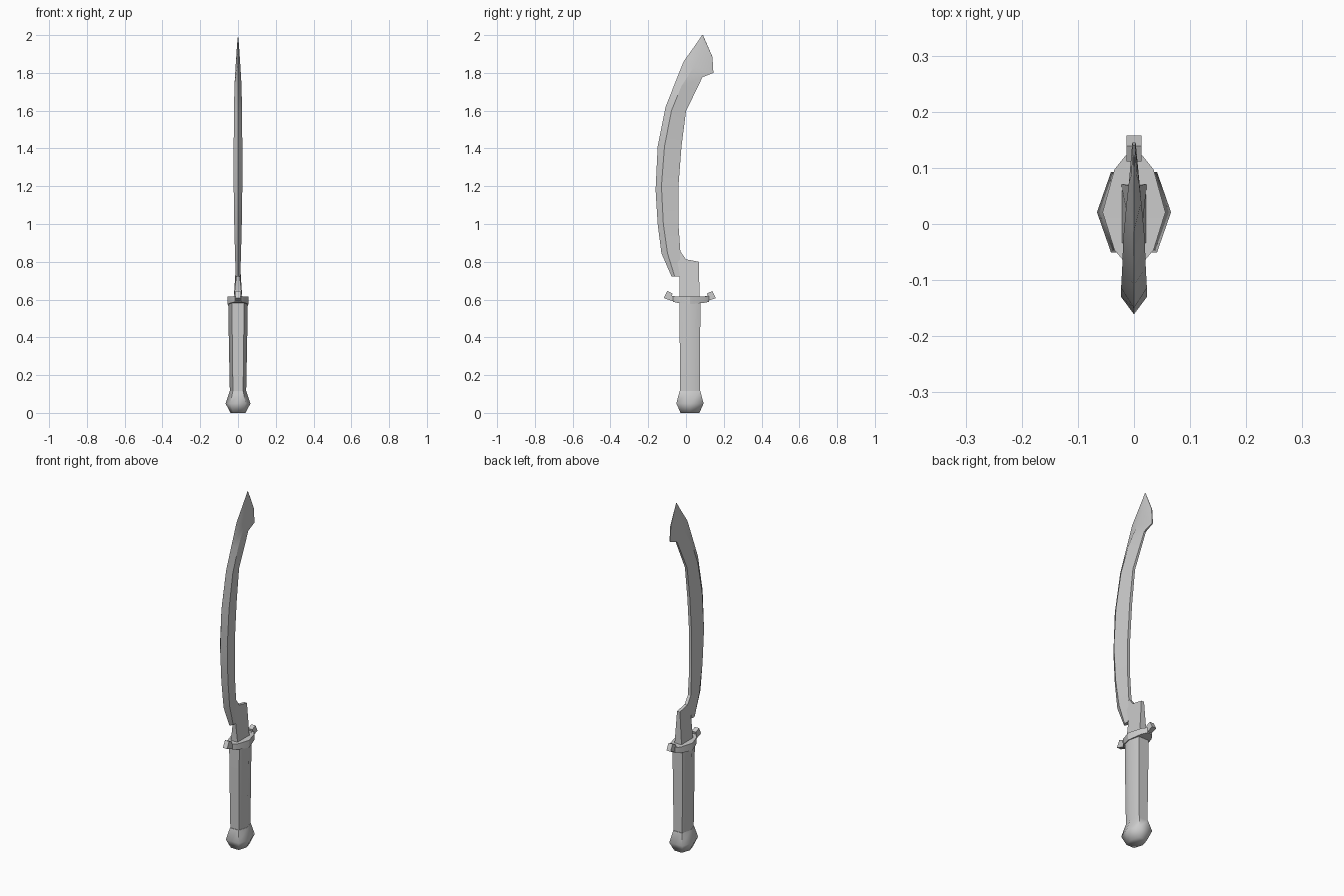
import bpy, bmesh, math

cube = bpy.data.objects.get("Cube")
if cube:
    bpy.data.objects.remove(cube)

steel = bpy.data.materials.new("plain_grey")
steel.use_nodes = True
GREY = (0.6, 0.6, 0.6, 1)
steel.diffuse_color = GREY
steel.node_tree.nodes["Principled BSDF"].inputs["Base Color"].default_value = GREY
AXIS_Y = 0.021


def loft(name, rings, angle):
    """Skin a stack of closed rings, cap both ends and shade by angle."""
    bm = bmesh.new()
    rows = [[bm.verts.new(p) for p in ring] for ring in rings]
    n = len(rows[0])
    for a, b in zip(rows, rows[1:]):
        for i in range(n):
            j = (i + 1) % n
            bm.faces.new((a[i], a[j], b[j], b[i]))
    bm.faces.new(rows[0][::-1])
    bm.faces.new(rows[-1])
    bmesh.ops.remove_doubles(bm, verts=bm.verts, dist=0.0005)
    bmesh.ops.recalc_face_normals(bm, faces=bm.faces)
    mesh = bpy.data.meshes.new(name)
    bm.to_mesh(mesh)
    bm.free()
    mesh.materials.append(steel)
    ob = bpy.data.objects.new(name, mesh)
    bpy.context.collection.objects.link(ob)
    bpy.ops.object.select_all(action='DESELECT')
    ob.select_set(True)
    bpy.context.view_layer.objects.active = ob
    bpy.ops.object.shade_smooth_by_angle(angle=math.radians(angle))
    return ob


def hexagon(rx, ry, z):
    """Six-sided ring with points on x and flats on y."""
    pts = [(1, 0), (.62, 1), (-.62, 1), (-1, 0), (-.62, -1), (.62, -1)]
    return [(rx * x, AXIS_Y + ry * y, z) for x, y in pts]


# Pommel and grip
loft("pommel", [hexagon(.04, .05, 0), hexagon(.066, .072, .05),
                hexagon(.044, .055, .115)], 65)
loft("grip", [hexagon(.043, .052, .10), hexagon(.048, .054, .35),
              hexagon(.052, .055, .59)], 65)

# Guard: a long plate, widest at the middle, sections run along y
# (y, half width, bottom z, top z)
guard = [(-.07, .015, .588, .618), (-.046, .035, .583, .617),
         (.021, .056, .575, .617), (.097, .035, .583, .617),
         (.122, .015, .588, .618)]
loft("guard", [[(-w, y, b), (w, y, b), (w, y, t), (-w, y, t)]
               for y, w, b, t in guard], 30)

# Upturned prongs at both ends of the guard
for name, side, mid in (("front_prong", -1, .019), ("back_prong", 1, .021)):
    profile = [(.08, .588), (.137, .608), (.118, .645), (.09, .632),
               (.094, .618), (.08, .618)]
    loft(name, [[(x, mid + side * d, z) for d, z in profile]
                for x in (-.013, .013)], 30)

# Tang: flat root of the blade, flaring towards the guard
tang = [(-.034, .60), (.072, .60), (.068, .80), (0, .813), (-.03, .855),
        (-.06, .82), (-.034, .723)]
loft("tang", [[(s * (.023 if z < .7 else .009), y, z) for y, z in tang]
              for s in (-1, 1)], 30)

# Blade stations: edge (y, z), ridge (y, z), back (y, z), half widths
blade = [
    ((-.077, .723), (-.06, .723), (-.034, .723), .012, .010),
    ((-.13, .845), (-.098, .845), (-.03, .855), .016, .009),
    ((-.15, 1.0), (-.12, 1.0), (-.04, 1.0), .020, .008),
    ((-.161, 1.18), (-.13, 1.2), (-.04, 1.2), .023, .008),
    ((-.15, 1.41), (-.114, 1.41), (-.024, 1.41), .023, .008),
    ((-.108, 1.62), (-.077, 1.6), (0, 1.597), .021, .007),
    ((-.06, 1.742), (-.024, 1.73), (.045, 1.69), .019, .006),
    ((-.013, 1.86), (.04, 1.83), (.087, 1.777), .013, .005),
    ((.035, 1.927), (.075, 1.89), (.145, 1.80), .009, .003),
    ((.065, 1.97), (.086, 1.95), (.14, 1.885), .005, .002),
    ((.087, 2.0), (.087, 2.0), (.087, 2.0), 0, 0),
]
rings = []
for edge, ridge, back, rw, bw in blade:
    rings.append([(0, *edge), (rw, *ridge), (bw, *back),
                  (-bw, *back), (-rw, *ridge)])
# The tip is a single point, so it closes as a narrow cap after merging
rings[-1] = [(x, y + d, z) for (x, y, z), d in
             zip(rings[-1], (-.002, -.001, .002, .003, .001))]
loft("blade", rings, 20)
